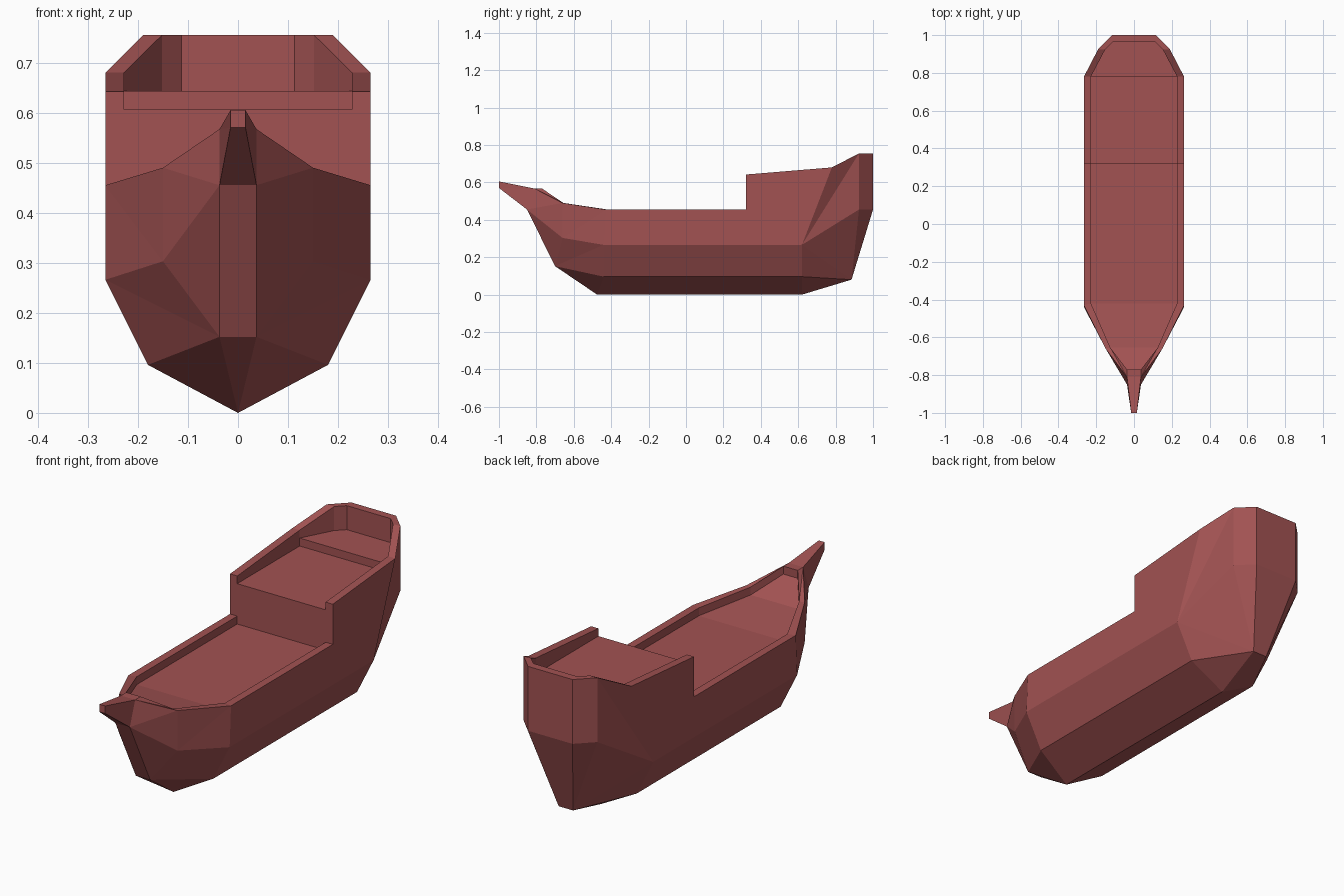
import bpy
import bmesh

cube = bpy.data.objects.get("Cube")
if cube:
    bpy.data.objects.remove(cube, do_unlink=True)

red = bpy.data.materials.new("hull_red")
red.use_nodes = True
colour = (0.36, 0.085, 0.085, 1)
red.diffuse_color = colour
red.node_tree.nodes["Principled BSDF"].inputs["Base Color"].default_value = colour


def mid(row):
    """Project a row of points onto the centre plane."""
    return [(0, y, z) for x, y, z in row]


def level(row, z):
    return [(x, y, z) for x, y, _ in row]


def lower(row, drop):
    return [(x, y, z - drop) for x, y, z in row]


def fore(upper, under):
    """Rows for a panel facing the bow, from the centre plane outwards."""
    return [mid([upper])[0], upper], [mid([under])[0], under]


def aft(upper, under):
    """Rows for a panel facing the stern, from the outside inwards."""
    return [upper, mid([upper])[0]], [under, mid([under])[0]]


def build(name, *strips):
    """Skin pairs of rows into one half, then mirror it across the centre."""
    bm = bmesh.new()
    for a, b, *flip in strips:
        for i in range(len(a) - 1):
            p, q, r, s = a[i], b[i], b[i + 1], a[i + 1]
            tris = ((p, q, r), (p, r, s)) if flip else ((p, q, s), (q, r, s))
            for tri in tris:
                if len(set(tri)) == 3:
                    bm.faces.new([bm.verts.new(v) for v in tri])
    bmesh.ops.remove_doubles(bm, verts=bm.verts, dist=0.0005)
    mesh = bpy.data.meshes.new(name)
    bm.to_mesh(mesh)
    bm.free()
    mesh.materials.append(red)
    obj = bpy.data.objects.new(name, mesh)
    bpy.context.collection.objects.link(obj)
    mirror = obj.modifiers.new("mirror", "MIRROR")
    mirror.use_clip = True
    return obj


# Long lines of the ship, each running from bow to stern
beam, inside, lip = 0.265, 0.228, 0.037
step_y, stern_y, turn_y = 0.32, 0.78, 0.62
rim = [(lip, -0.81, 0.567), (0.15, -0.66, 0.49), (beam, -0.43, 0.455), (beam, step_y, 0.455)]
aft_rim = [(beam, step_y, 0.642), (beam, stern_y, 0.68), (0.19, 0.925, 0.755), (0.115, 1, 0.755)]
bilge = [(lip, -0.85, 0.455), (0.15, -0.66, 0.303), (beam, -0.44, 0.266), (beam, turn_y, 0.266),
         (0.19, 0.925, 0.455), (0.115, 1, 0.455)]
chine = [(lip, -0.7, 0.152), (0.18, -0.44, 0.096), (0.18, turn_y, 0.096), (lip, 0.885, 0.08)]
keel = [(0, -0.475, 0), (0, turn_y, 0)]
inner = [(lip, -0.77, 0.567), (0.125, -0.655, 0.49), (inside, -0.42, 0.455), (inside, step_y, 0.455)]
aft_inner = [(inside, step_y, 0.642), (inside, stern_y, 0.68), (0.152, 0.925, 0.755), (0.113, 0.963, 0.755)]

# Deck edges
deck = lower(inner, lip)
quarter = level(aft_inner[:2], 0.606)
poop = level(aft_inner[1:], 0.643)

# Outer hull
build("hull_sides",
      (rim, bilge[:4]),
      (aft_rim, [rim[3]] + bilge[3:]),
      (bilge[:4], [chine[0]] + chine[:3]),
      (bilge[3:], chine[2:] + [chine[3]], True))
build("hull_bottom",
      (chine, [keel[0]] * 2 + [keel[1]] * 2, True),
      (fore(chine[0], keel[0])),
      (aft(chine[3], keel[1])))
build("stem", fore(bilge[0], chine[0]))
build("transom", aft(aft_rim[3], bilge[5]), aft(bilge[5], chine[3]))

# Flat top of the bulwarks, with the cheeks at the deck break
build("bulwark_rim",
      (inner, rim),
      (aft_inner, aft_rim),
      fore(inner[0], rim[0]),
      aft(aft_inner[3], aft_rim[3]),
      ([aft_inner[0], aft_rim[0]], [inner[3], rim[3]]))
build("bulwark_inside",
      (deck, inner),
      (quarter, aft_inner[:2]),
      (poop, aft_inner[1:]),
      fore(deck[0], inner[0]),
      aft(poop[2], aft_inner[3]))

# Decks and the walls between them
build("main_deck", (mid(deck), deck))
build("quarter_deck", (mid(quarter), quarter))
build("stern_deck", (mid(poop), poop))
build("deck_break", fore(quarter[0], deck[3]))
build("stern_step", fore(poop[0], quarter[1]))

# Tapered beak at the bow
tip, tip_under = (0.015, -1, 0.605), (0.015, -1, 0.57)
top, under = [tip, rim[0]], [tip_under, bilge[0]]
build("bow_beak",
      (mid(top), top),
      (top, under),
      (under, mid(under)),
      fore(tip, tip_under))
